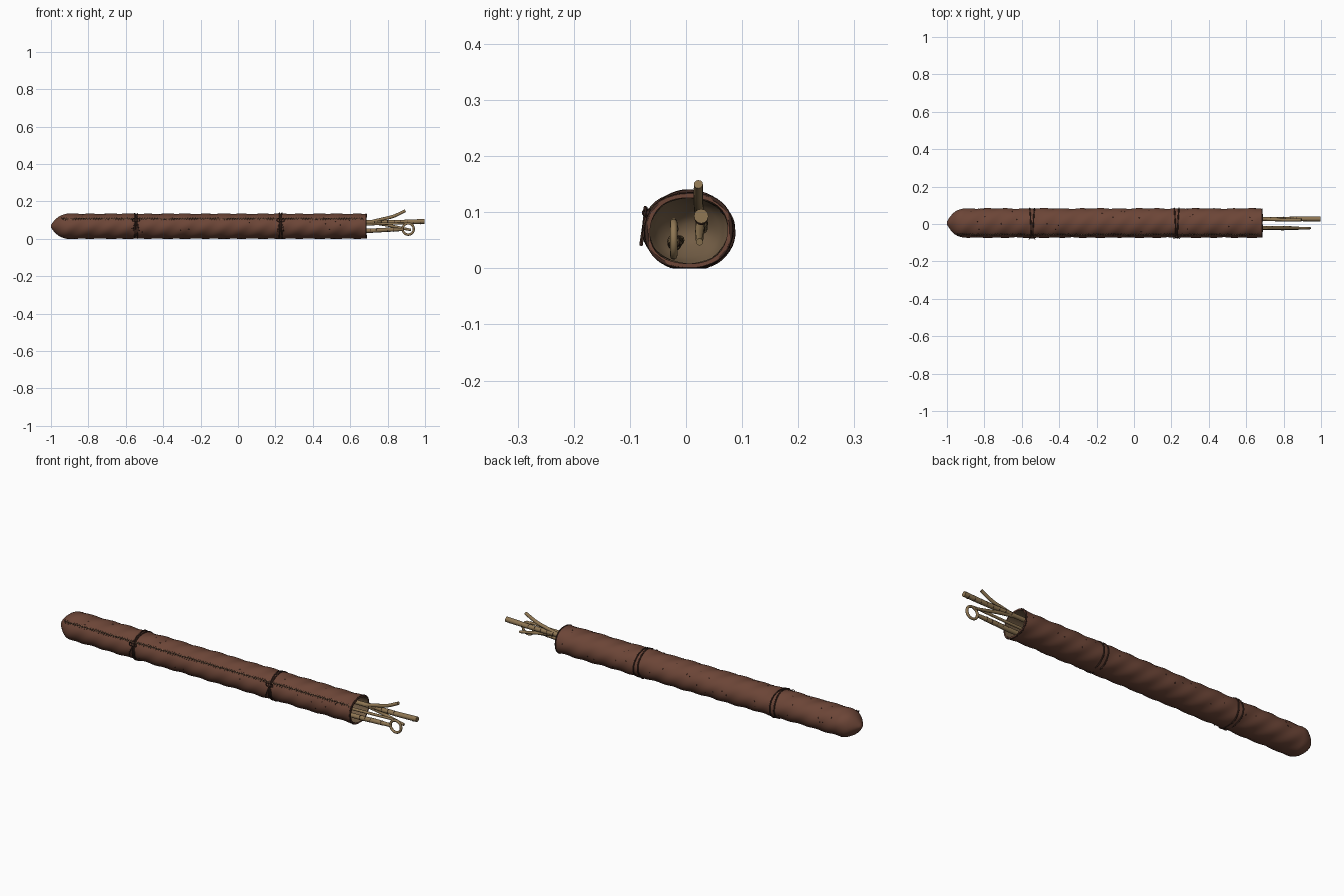
import bpy, bmesh, math, random
from math import sin, cos, pi, radians
from mathutils import Vector

random.seed(4)
if "Cube" in bpy.data.objects:
    bpy.data.objects.remove(bpy.data.objects["Cube"], do_unlink=True)


def material(name, rgb):
    m = bpy.data.materials.new(name)
    m.use_nodes = True
    m.diffuse_color = (*rgb, 1)
    node = m.node_tree.nodes["Principled BSDF"]
    node.inputs["Base Color"].default_value = (*rgb, 1)
    node.inputs["Roughness"].default_value = 0.9
    return m


LEATHER = material("brown leather", (0.15, 0.06, 0.038))
LINING = material("tan lining", (0.17, 0.11, 0.06))
WOOD = material("pale wood", (0.27, 0.18, 0.085))
DARK = material("dark cord", (0.045, 0.02, 0.014))
THREAD = material("tan thread", (0.24, 0.15, 0.08))

MOUTH, TIP = 0.69, -1.0
RY, RZ, CY, CZ = 0.078, 0.067, 0.005, 0.067
SEAM = radians(143)


def surface(x, a, lift=0.0, scale=1.0):
    """Point on the softly twisted, slightly flattened sleeve."""
    ripple = 0.0016 * sin(62 * x + 4 * a) + 0.0008 * sin(23 * x - 2 * a)
    y = CY + ((RY + ripple) * scale + lift) * cos(a)
    z = CZ + ((RZ + ripple) * scale + lift) * sin(a)
    return Vector((x, y, max(z, 0.0)))


def finish(ob):
    bpy.ops.object.select_all(action='DESELECT')
    ob.select_set(True)
    bpy.context.view_layer.objects.active = ob
    if ob.type == 'CURVE':
        bpy.ops.object.convert(target='MESH')
    bpy.ops.object.shade_smooth_by_angle(angle=radians(50))
    return bpy.context.view_layer.objects.active


def add_mesh(name, bm, mats):
    me = bpy.data.meshes.new(name)
    bm.to_mesh(me)
    bm.free()
    for m in mats:
        me.materials.append(m)
    ob = bpy.data.objects.new(name, me)
    bpy.context.collection.objects.link(ob)
    return finish(ob)


def tubes(name, paths, radius, mat, closed=False, taper=None, smooth=False, sides=2):
    """One object of round tubes, one for each path."""
    cu = bpy.data.curves.new(name, 'CURVE')
    cu.dimensions = '3D'
    cu.bevel_depth = radius
    cu.bevel_resolution = sides
    cu.use_fill_caps = True
    cu.resolution_u = 6
    for pts in paths:
        sp = cu.splines.new('BEZIER' if smooth else 'POLY')
        points = sp.bezier_points if smooth else sp.points
        points.add(len(pts) - 1)
        for i, (p, v) in enumerate(zip(points, pts)):
            p.co = Vector(v) if smooth else (*v, 1)
            p.radius = taper[i] if taper else 1
            if smooth:
                p.handle_left_type = p.handle_right_type = 'AUTO'
        sp.use_cyclic_u = closed
    cu.materials.append(mat)
    ob = bpy.data.objects.new(name, cu)
    bpy.context.collection.objects.link(ob)
    return finish(ob)


# Leather sleeve: outer skin, rim, then lining back down to the closed end
SIDES, STEPS = 40, 190
bm = bmesh.new()
rows = []


def add_row(x, scale, lift, ragged):
    row = []
    for i in range(SIDES):
        a = 2 * pi * i / SIDES
        p = surface(x, a, lift, scale)
        if ragged:
            p.x -= 0.0025 * (1 + sin(5 * a + 1) * cos(3 * a))
        row.append(bm.verts.new(p))
    rows.append(row)


DOME = [(0.0, 0.1), (0.006, 0.22), (0.016, 0.42), (0.028, 0.6),
        (0.042, 0.78), (0.056, 0.9), (0.072, 0.97)]
for dx, s in DOME:
    add_row(TIP + dx, s, 0, False)
START = TIP + 0.085
for k in range(STEPS + 1):
    add_row(START + (MOUTH - START) * k / STEPS, 1, 0, k == STEPS)
outer_rows = len(rows)
for x in (MOUTH, 0.67, 0.6, 0.4, 0.1, -0.3, -0.7, START):
    add_row(x, 1, -0.007, x == MOUTH)
for dx, s in reversed(DOME[1:]):
    add_row(TIP + dx + 0.008, s * 0.9, 0, False)
for r in range(len(rows) - 1):
    for i in range(SIDES):
        j = (i + 1) % SIDES
        f = bm.faces.new((rows[r][i], rows[r][j], rows[r + 1][j], rows[r + 1][i]))
        f.material_index = int(r >= outer_rows)
bm.faces.new(rows[0])
bm.faces.new(rows[-1]).material_index = 1
bmesh.ops.recalc_face_normals(bm, faces=bm.faces)
add_mesh("leather_sleeve", bm, [LEATHER, LINING])

# Rolled hem round the mouth
hem = [surface(MOUTH - 0.006, 2 * pi * i / 36, -0.001) for i in range(36)]
for p in hem:
    p.z = max(p.z, 0.0035)
tubes("mouth_hem", [hem], 0.0035, DARK, closed=True)

# Seam with slanted lacing and holes beside it
xs = [-0.94 + 0.0135 * i for i in range(120)]
tubes("seam_line", [[surface(x, SEAM, -0.0005) for x in xs]], 0.0025, DARK, sides=1)
tubes("seam_lacing", [[surface(x - 0.004, SEAM - 0.075, 0.001),
                       surface(x, SEAM, 0.0025),
                       surface(x + 0.004, SEAM + 0.075, 0.001)] for x in xs],
      0.0016, THREAD, sides=1)


def studs(name, places, radius, mat):
    """Small flattened beads lying on the leather."""
    b = bmesh.new()
    for x, a in places:
        made = bmesh.ops.create_icosphere(b, subdivisions=1, radius=radius)
        bmesh.ops.translate(b, verts=made["verts"], vec=surface(x, a, -radius * 0.6))
    return add_mesh(name, b, [mat])


studs("lacing_holes", [(x + s * 0.004, SEAM + s * 0.1) for x in xs for s in (-1, 1)],
      0.0024, DARK)
studs("leather_specks", [(random.uniform(-0.9, 0.65), random.uniform(-0.2, 1.15) * pi)
                         for _ in range(60)], 0.0045, DARK)

# Paired cords, pinched together at the knot on the seam side
for label, cx in (("rear", -0.545), ("fore", 0.228)):
    loops = []
    for side in (-1, 1):
        loop = []
        for i in range(48):
            a = 2 * pi * i / 48
            spread = 0.004 + 0.009 * (0.5 - 0.5 * cos(a - radians(158)))
            p = surface(cx + side * spread, a, 0.001)
            p.z = max(p.z, 0.0035)
            loop.append(p)
        loops.append(loop)
    tubes(label + "_cords", loops, 0.0035, DARK, closed=True)
    knot = surface(cx, radians(154), 0.004)
    bm = bmesh.new()
    made = bmesh.ops.create_uvsphere(bm, u_segments=12, v_segments=8, radius=0.008)
    bmesh.ops.translate(bm, verts=made["verts"], vec=knot)
    add_mesh(label + "_knot", bm, [DARK])
    tails = []
    for side in (-1, 1):
        tails.append([knot + Vector(v) for v in
                      ((0, -0.003, 0), (side * 0.010, -0.006, -0.025),
                       (side * 0.016, -0.011, -0.058))])
        tails.append([knot + Vector(v) for v in
                      ((0, 0, 0), (side * 0.014, -0.003, 0.010),
                       (side * 0.018, -0.003, -0.003), (0, -0.002, -0.002))])
    tubes(label + "_tails_and_bow", tails, 0.002, DARK, smooth=True)

# Forked branch: main stem with a rising and a drooping twig
tubes("branch_stem", [[(-0.5, 0.03, 0.07), (0.4, 0.028, 0.082), (0.72, 0.027, 0.09),
                       (0.86, 0.027, 0.089), (0.998, 0.027, 0.093)]],
      0.012, WOOD, taper=[0.7, 0.9, 0.9, 1.0, 1.08], smooth=True, sides=4)
tubes("rising_twig", [[(0.7, 0.025, 0.088), (0.77, 0.023, 0.105),
                       (0.83, 0.022, 0.12), (0.895, 0.022, 0.15)]],
      0.0085, WOOD, taper=[1.1, 1, 1, 0.95], smooth=True, sides=4)
tubes("drooping_twig", [[(0.71, 0.026, 0.088), (0.79, 0.025, 0.075),
                         (0.86, 0.024, 0.06), (0.925, 0.024, 0.047)]],
      0.0085, WOOD, taper=[1.1, 1, 0.9, 0.75], smooth=True, sides=4)

# Ring-ended rod
tubes("rod_shaft", [[(-0.5, -0.012, 0.05), (0.4, -0.018, 0.046), (0.7, -0.021, 0.043),
                     (0.8, -0.022, 0.048), (0.882, -0.022, 0.05)]],
      0.0115, WOOD, taper=[0.8, 1, 1, 1, 0.75], smooth=True, sides=4)
tubes("rod_ring", [[(0.91 + 0.03 * cos(2 * pi * i / 28), -0.022, 0.052 + 0.03 * sin(2 * pi * i / 28))
                    for i in range(28)]], 0.0065, WOOD, closed=True, sides=3)
tubes("short_peg", [[(0.4, -0.02, 0.07), (0.7, -0.022, 0.078), (0.9, -0.022, 0.084)]],
      0.007, WOOD, taper=[1, 1, 0.85], smooth=True, sides=3)

# Carved grooves round the stem and rod
grooves = []
for x, y, z, r in ([(0.73 + 0.035 * i, 0.027, 0.0895, 0.0112) for i in range(8)] +
                   [(0.71 + 0.03 * i, -0.0215, 0.0445 + 0.001 * i, 0.0108) for i in range(5)]):
    grooves.append([(x, y + r * cos(2 * pi * k / 14), z + r * sin(2 * pi * k / 14))
                    for k in range(14)])
tubes("carved_grooves", grooves, 0.0012, DARK, closed=True, sides=1)
